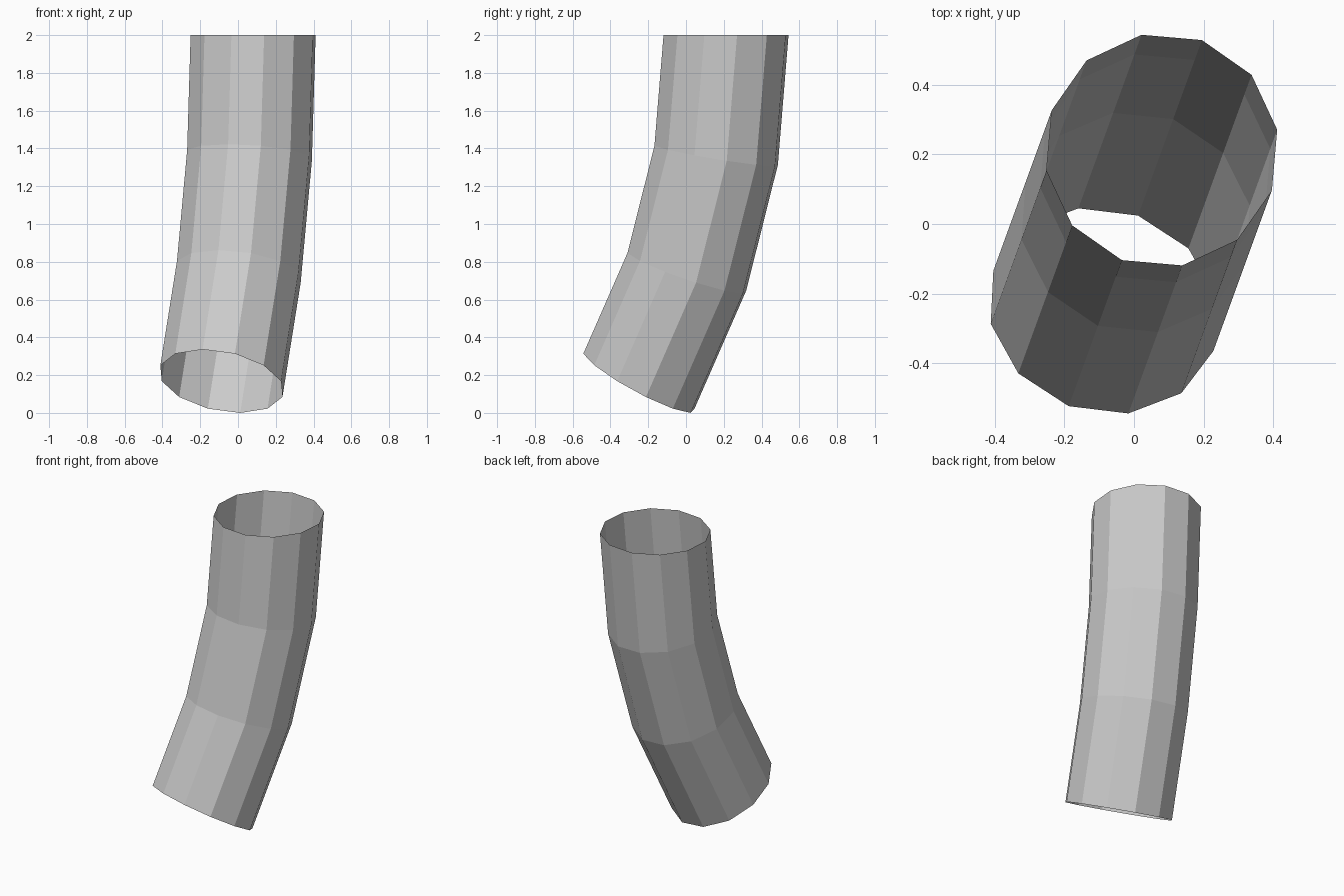
import bpy, bmesh
from math import sin, cos, radians, pi
from mathutils import Vector

if "Cube" in bpy.data.objects:
    bpy.data.objects.remove(bpy.data.objects["Cube"])

SIDES, STEPS = 12, 3
TUBE_R, BEND_R = 0.336, 3.664
BEND = radians(30)
AZIMUTH = radians(70)
TOP = Vector((0.08, 0.212, 2.0))

lean = Vector((cos(AZIMUTH), sin(AZIMUTH), 0))     # horizontal direction of the bend
side = Vector((-sin(AZIMUTH), cos(AZIMUTH), 0))
up = Vector((0, 0, 1))

bm = bmesh.new()


def ring(angle):
    """Twelve-sided cross-section, tilted square to the bend arc."""
    centre = TOP - lean * BEND_R * (1 - cos(angle)) - up * BEND_R * sin(angle)
    across = lean * cos(angle) - up * sin(angle)
    return [bm.verts.new(centre + TUBE_R * (across * cos(t) + side * sin(t)))
            for t in (2 * pi * i / SIDES for i in range(SIDES))]


# Open bent tube, from the tilted lower end to the level upper end
rings = [ring(BEND * (1 - s / STEPS)) for s in range(STEPS + 1)]
for low, high in zip(rings, rings[1:]):
    for i in range(SIDES):
        j = (i + 1) % SIDES
        bm.faces.new((low[i], low[j], high[j], high[i]))

mesh = bpy.data.meshes.new("bent_pipe")
bm.to_mesh(mesh)
bm.free()
bpy.context.collection.objects.link(bpy.data.objects.new("bent_pipe", mesh))
